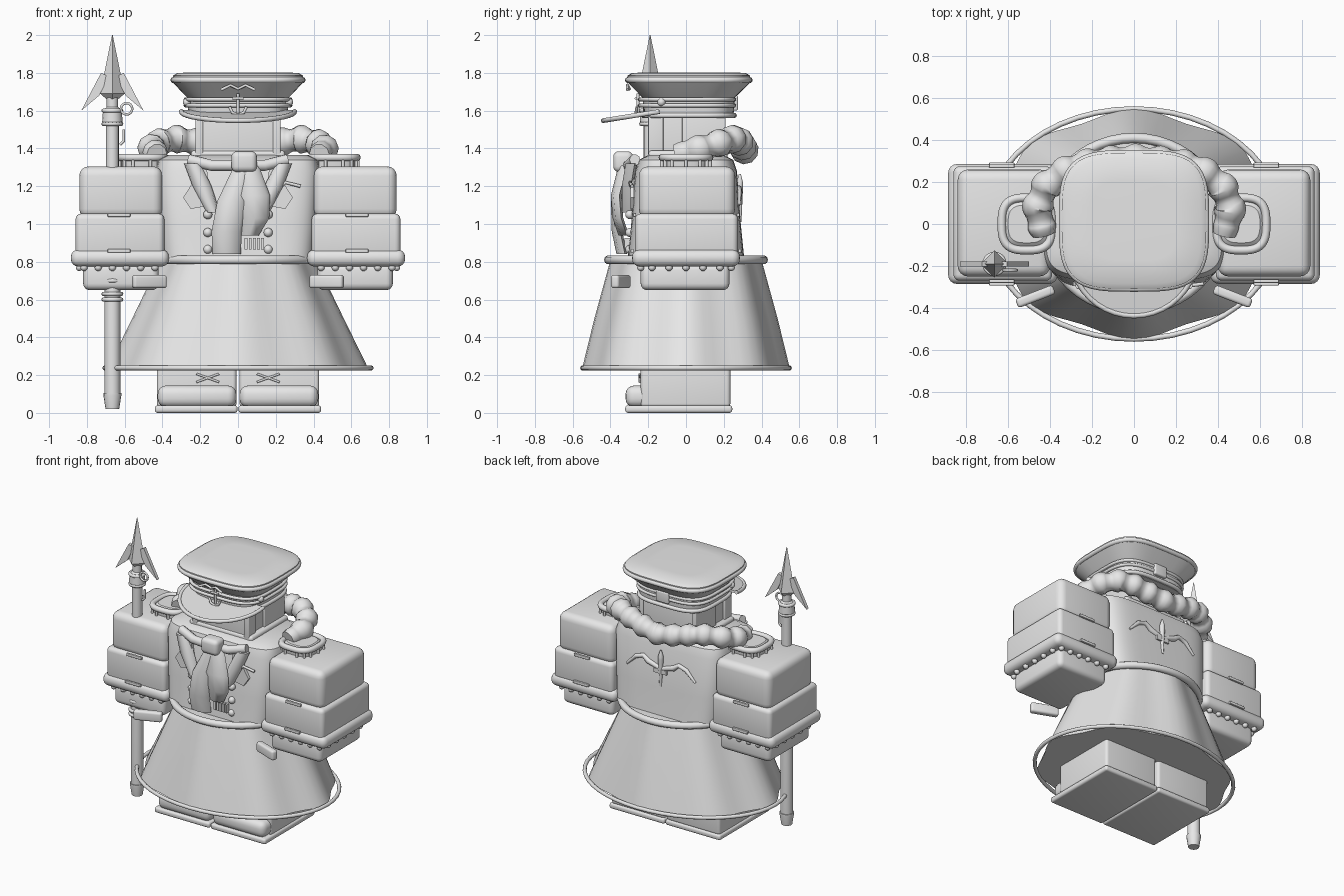
import bpy, bmesh, math
from mathutils import Vector, Matrix

cube = bpy.data.objects.get("Cube")
if cube:
    bpy.data.objects.remove(cube, do_unlink=True)

grey = bpy.data.materials.new("plain_grey")
grey.use_nodes = True
grey.diffuse_color = (0.8, 0.8, 0.8, 1)
grey.node_tree.nodes["Principled BSDF"].inputs["Base Color"].default_value = (0.8, 0.8, 0.8, 1)


def link(name, data):
    ob = bpy.data.objects.new(name, data)
    data.materials.append(grey)
    bpy.context.scene.collection.objects.link(ob)
    return ob


def finish(name, bm, angle=35):
    bmesh.ops.recalc_face_normals(bm, faces=bm.faces)
    me = bpy.data.meshes.new(name)
    bm.to_mesh(me)
    bm.free()
    me.shade_smooth()
    me.set_sharp_from_angle(angle=math.radians(angle))
    return link(name, me)


def box(name, lo, hi, bevel=0.0, rot=None):
    """Rounded block between two corners."""
    lo, hi = Vector(lo), Vector(hi)
    bm = bmesh.new()
    bmesh.ops.create_cube(bm, size=1)
    for v in bm.verts:
        v.co = Vector(c * d for c, d in zip(v.co, hi - lo))
    if bevel:
        bmesh.ops.bevel(bm, geom=bm.edges[:], offset=bevel, segments=4, profile=0.5, affect='EDGES')
    if rot:
        bm.transform(rot)
    bm.transform(Matrix.Translation((lo + hi) / 2))
    return finish(name, bm)


def outline(rx, ry, n, power, fold=0):
    """Superellipse points, optionally pinched into eight folds."""
    pts = []
    for i in range(n):
        a = math.tau * i / n
        c, s = math.cos(a), math.sin(a)
        k = 1 - fold * (0.5 - 0.5 * math.cos(8 * a))
        pts.append((k * rx * math.copysign(abs(c) ** (2 / power), c),
                    k * ry * math.copysign(abs(s) ** (2 / power), s)))
    return pts


def bridge(bm, rings):
    for a, b in zip(rings, rings[1:]):
        for i in range(len(a)):
            j = (i + 1) % len(a)
            bm.faces.new((a[i], a[j], b[j], b[i]))
    bm.faces.new(rings[0][::-1])
    bm.faces.new(rings[-1])


def loft(name, rings, at=(0, 0), n=32, power=2, fold=0, angle=35):
    """Stack of (z, rx, ry) cross-sections."""
    bm = bmesh.new()
    bridge(bm, [[bm.verts.new((at[0] + x, at[1] + y, z)) for x, y in outline(rx, ry, n, power, fold)]
                for z, rx, ry in rings])
    return finish(name, bm, angle)


def ribbon(name, pts, t=0.02):
    """Cloth strip through (x, y, z, half width)."""
    bm = bmesh.new()
    bridge(bm, [[bm.verts.new((x + dx * w, y + dy * t, z)) for dx, dy in
                 ((-1, 0.6), (-0.8, -0.5), (0, -1), (0.8, -0.5), (1, 0.6), (0, 1))]
                for x, y, z, w in pts])
    return finish(name, bm, 60)


def tube(name, pts, r, radii=None, closed=False, smooth=False):
    cu = bpy.data.curves.new(name, 'CURVE')
    cu.dimensions, cu.bevel_depth, cu.bevel_resolution, cu.use_fill_caps = '3D', r, 3, True
    sp = cu.splines.new('NURBS' if smooth else 'POLY')
    sp.points.add(len(pts) - 1)
    for i, p in enumerate(pts):
        sp.points[i].co = (*p, 1)
        sp.points[i].radius = radii[i] if radii else 1
    sp.use_cyclic_u = closed
    if smooth:
        sp.use_endpoint_u, sp.order_u = True, 3
    return link(name, cu)


def ring(name, rx, ry, z, r, at=(0, 0), power=2, n=48):
    pts = [(at[0] + x, at[1] + y, z) for x, y in outline(rx, ry, n, power)]
    return tube(name, pts, r, closed=True)


def plate(name, pts, depth, mat):
    """Flat outline extruded along its own normal."""
    bm = bmesh.new()
    f = bm.faces.new([bm.verts.new((x, y, 0)) for x, y in pts])
    ext = bmesh.ops.extrude_face_region(bm, geom=[f])["geom"]
    bmesh.ops.translate(bm, vec=(0, 0, depth), verts=[v for v in ext if isinstance(v, bmesh.types.BMVert)])
    bm.transform(mat)
    return finish(name, bm)


def ball(name, at, r):
    bm = bmesh.new()
    bmesh.ops.create_uvsphere(bm, u_segments=12, v_segments=8, radius=r)
    bm.transform(Matrix.Translation(at))
    return finish(name, bm, 60)


def upright(x, y, z):
    return Matrix.Translation((x, y, z)) @ Matrix.Rotation(math.pi / 2, 4, 'X')


# Skirt with folds, hem and belt
loft("skirt", [(0.235, 0.69, 0.55), (0.5, 0.56, 0.485), (0.81, 0.41, 0.4)], n=64, fold=0.06, angle=50)
ring("skirt_hem", 0.705, 0.548, 0.238, 0.013)
ring("belt", 0.43, 0.41, 0.81, 0.024)

# Torso and head
loft("torso", [(0.8, 0.4, 0.31), (1.0, 0.42, 0.29), (1.28, 0.435, 0.27), (1.34, 0.42, 0.25), (1.365, 0.37, 0.2)],
     power=5, n=48)
box("head", (-0.21, -0.19, 1.33), (0.21, 0.2, 1.6), 0.01)
box("neck_collar", (-0.25, -0.2, 1.34), (0.25, 0.22, 1.39), 0.02)
for s in (-1, 1):
    box("sideburn", (s * 0.205 - 0.02, -0.2, 1.36), (s * 0.205 + 0.02, -0.12, 1.58), 0.006)
    box("side_hair", (s * 0.21 - 0.015, -0.02, 1.36), (s * 0.21 + 0.015, 0.21, 1.58), 0.006)

# Peaked cap
loft("cap", [(1.56, 0.26, 0.235), (1.67, 0.27, 0.245), (1.69, 0.29, 0.265), (1.75, 0.345, 0.325),
             (1.785, 0.345, 0.325), (1.8, 0.32, 0.3), (1.803, 0.2, 0.19)], (0, 0.015), 48, 3.6)
ring("cap_rim", 0.342, 0.322, 1.762, 0.016, (0, 0.015), 3.6)
ring("cap_band_edge", 0.265, 0.24, 1.575, 0.014, (0, 0.015), 3.6)
for z in (1.628, 1.66):
    ring("cap_cord", 0.277, 0.25, z, 0.011, (0, 0.005), 3.6)
box("cap_back_buckle", (-0.05, 0.24, 1.6), (0.05, 0.275, 1.68), 0.01)
arc = [(0.3 * math.cos(a), -0.14 - 0.3 * math.sin(a)) for a in [math.pi * i / 20 for i in range(21)]]
tilt = Matrix.Translation((0, -0.13, 1.59)) @ Matrix.Rotation(0.16, 4, 'X') @ Matrix.Translation((0, 0.13, 0))
plate("visor", arc, 0.014, tilt)
tube("visor_edge", [tilt @ Vector((x, y, 0.007)) for x, y in arc], 0.013)
for s in (-1, 1):
    ball("cap_button", (s * 0.27, -0.13, 1.645), 0.022)

# Anchor badge on the cap
tube("anchor_shank", [(0, -0.255, 1.58), (0, -0.255, 1.69)], 0.008)
tube("anchor_arms", [(0.045, -0.26, 1.62), (0.03, -0.265, 1.59), (0, -0.265, 1.578),
                     (-0.03, -0.265, 1.59), (-0.045, -0.26, 1.62)], 0.008)
tube("anchor_stock", [(-0.03, -0.265, 1.665), (0.03, -0.265, 1.665)], 0.007)
tube("badge_wings", [(-0.09, -0.31, 1.71), (-0.04, -0.31, 1.735), (0, -0.3, 1.715),
                     (0.04, -0.31, 1.735), (0.09, -0.31, 1.71)], 0.008)

# Lumpy scarf across the shoulders
half = [(0.43, -0.05, 1.37), (0.46, 0.08, 1.4), (0.42, 0.18, 1.43), (0.33, 0.25, 1.45),
        (0.23, 0.285, 1.435), (0.12, 0.3, 1.41)]
path = half + [(0, 0.31, 1.39)] + [(-x, y, z) for x, y, z in half[::-1]]
fine, sizes = [], []
for a, b in zip(path, path[1:]):
    for k in range(4):
        fine.append(Vector(a).lerp(Vector(b), k / 4))
        sizes.append(1 + 0.16 * math.cos(math.tau * k / 4 + 0.5))
fine.append(Vector(path[-1]))
sizes.append(0.8)
sizes[0] = 0.8
tube("scarf", fine, 0.068, sizes, smooth=True)

# Neckerchief, collar and front buttons
box("knot", (-0.035, -0.385, 1.275), (0.1, -0.28, 1.385), 0.03)
ribbon("long_tail", [(0.03, -0.33, 1.31, 0.05), (-0.03, -0.37, 1.12, 0.08), (-0.06, -0.365, 0.96, 0.08),
                     (-0.06, -0.34, 0.84, 0.075)], 0.028)
ribbon("short_tail", [(0.05, -0.33, 1.31, 0.06), (0.085, -0.37, 1.15, 0.085), (0.09, -0.36, 1.03, 0.075),
                      (0.06, -0.33, 0.94, 0.05)], 0.028)
for s in (-1, 1):
    ribbon("lapel_roll", [(s * 0.24, -0.29, 1.32, 0.045), (s * 0.19, -0.31, 1.2, 0.05),
                          (s * 0.13, -0.31, 1.06, 0.035)], 0.03)
    plate("collar_point", [(s * 0.17, 0.33), (s * 0.29, 0.14), (s * 0.25, 0.08), (s * 0.14, 0.1)], 0.02,
          upright(0, -0.275, 1))
    tube("collar_band", [(s * 0.26, -0.27, 1.34), (s * 0.14, -0.3, 1.31), (s * 0.02, -0.31, 1.31)], 0.03)
    for z in (0.865, 0.955, 1.05):
        ball("coat_button", (s * 0.16, -0.297, z), 0.024)
for i in range(5):
    box("ribbon_bar", (0.035 + i * 0.022, -0.325, 0.865), (0.05 + i * 0.022, -0.29, 0.925))
tube("breast_badge", [(0.2, -0.29, 1.17), (0.25, -0.295, 1.22), (0.33, -0.285, 1.2)], 0.009)

# Back emblem: sword with spread wings
tube("emblem_sword", [(0, 0.285, 1.01), (0, 0.285, 1.2), (0, 0.285, 1.22), (0, 0.285, 1.265)], 0.018,
     [0.5, 1, 1, 0.3])
box("emblem_guard", (-0.05, 0.27, 1.1), (0.05, 0.295, 1.13))
for s in (-1, 1):
    tube("emblem_wing", [(0, 0.28, 1.13), (s * 0.1, 0.28, 1.16), (s * 0.14, 0.28, 1.19),
                         (s * 0.2, 0.28, 1.17), (s * 0.27, 0.28, 1.1)], 0.015, [1, 1.3, 1, 1, 0.5])

for s in (-1, 1):
    def limb(name, a, b, y0, y1, z0, z1, bevel):
        x0, x1 = sorted((s * a, s * b))
        return box(name, (x0, y0, z0), (x1, y1, z1), bevel)

    # Sleeves, cuffs and hands
    limb("upper_sleeve", 0.4, 0.84, -0.25, 0.26, 1.03, 1.305, 0.05)
    limb("lower_sleeve", 0.39, 0.86, -0.27, 0.275, 0.83, 1.055, 0.03)
    limb("cuff", 0.365, 0.885, -0.285, 0.285, 0.775, 0.865, 0.04)
    limb("hand", 0.42, 0.82, -0.24, 0.23, 0.65, 0.79, 0.035)
    for y, z in ((-0.272, 1.05), (-0.285, 0.86), (0.276, 1.05), (0.285, 0.86)):
        limb("sleeve_tab", 0.57, 0.69, y - 0.008, y + 0.008, z - 0.012, z + 0.008, 0.004)
    for i in range(6):
        for y in (-0.24, 0.24):
            ball("cuff_stud", (s * (0.44 + i * 0.075), y, 0.77), 0.019)
    for i in range(5):
        ball("cuff_side_stud", (s * 0.84, -0.18 + i * 0.09, 0.77), 0.019)
    turn = Matrix.Rotation(-s * 0.37, 4, 'Z')
    limb("thumb", 0.375, 0.565, -0.368, -0.322, 0.66, 0.73, 0.015).data.transform(
        Matrix.Translation((s * 0.47, -0.345, 0)) @ turn @ Matrix.Translation((-s * 0.47, 0.345, 0)))

    # Fringed shoulder pads
    loft("shoulder_pad", [(1.29, 0.115, 0.115), (1.34, 0.12, 0.12), (1.365, 0.09, 0.09)], (s * 0.51, 0), 32, 3)
    ring("shoulder_rim", 0.12, 0.125, 1.352, 0.02, (s * 0.51, 0), 3)
    for x, y in outline(0.125, 0.13, 14, 3):
        tube("fringe", [(s * 0.51 + x, y, 1.345), (s * 0.51 + x, y, 1.305)], 0.009)

    # Boots
    limb("boot", 0.008, 0.43, -0.24, 0.235, 0.03, 0.3, 0.02)
    limb("boot_toe", 0.008, 0.425, -0.32, -0.1, 0.03, 0.145, 0.045)
    limb("boot_sole", 0.003, 0.44, -0.322, 0.245, 0, 0.04, 0.015)
    for d in (-1, 1):
        tube("lace", [(s * 0.16 - 0.06, -0.245, 0.185 - d * 0.022), (s * 0.16 + 0.06, -0.245, 0.185 + d * 0.022)], 0.006)

# Harpoon: shaft, collars, ferrule
px, py = -0.665, -0.19
spot = (px, py)
loft("harpoon_shaft", [(0.08, 0.042, 0.042), (0.8, 0.042, 0.042), (0.9, 0.034, 0.034), (1.6, 0.034, 0.034)], spot, 16)
loft("harpoon_ferrule", [(0.02, 0.036, 0.036), (0.09, 0.047, 0.047), (0.105, 0.047, 0.047)], spot, 16)
loft("harpoon_socket", [(1.52, 0.038, 0.038), (1.54, 0.054, 0.054), (1.6, 0.05, 0.05), (1.62, 0.03, 0.03),
                        (1.69, 0.03, 0.03)], spot, 16)
for z in (0.6, 0.63, 0.7, 1.53, 1.6):
    ring("harpoon_collar", 0.047, 0.047, z, 0.011, spot, n=20)

# Harpoon: pointed head with barbs, rings and hook
loft("harpoon_head", [(1.66, 0.03, 0.03), (1.69, 0.065, 0.065), (2.0, 0.002, 0.002)], spot, 4, angle=10)
for s in (-1, 1):
    plate("barb", [(s * 0.02, 1.78), (s * 0.06, 1.8), (s * 0.165, 1.6), (s * 0.07, 1.68)], 0.024,
          upright(px, py + 0.012, 0))
for cx, cz, r in ((px + 0.075, 1.61, 0.03), (px + 0.02, 1.24, 0.024)):
    tube("loop", [(cx + r * math.cos(a), py - 0.03, cz + r * math.sin(a))
                  for a in [math.tau * i / 16 for i in range(16)]], 0.007, closed=True)
tube("strap", [(px + 0.04, py, 1.42), (px + 0.06, py, 1.44), (px + 0.06, py, 1.5)], 0.008)
